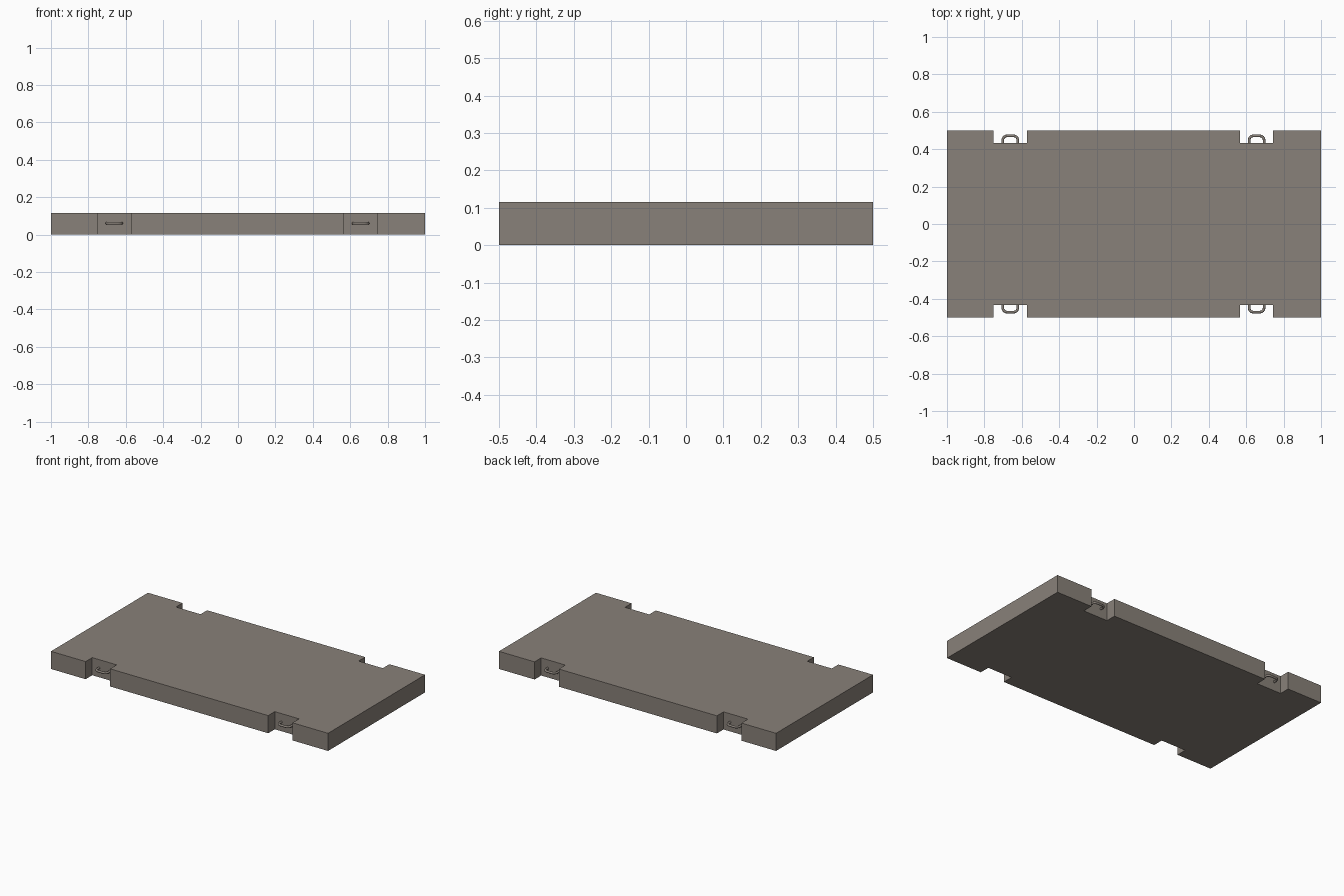
import bpy, bmesh, math
from mathutils import Vector

if "Cube" in bpy.data.objects:
    bpy.data.objects.remove(bpy.data.objects["Cube"])


def material(name, rgb):
    m = bpy.data.materials.new(name)
    m.diffuse_color = (*rgb, 1)
    m.use_nodes = True
    m.node_tree.nodes["Principled BSDF"].inputs["Base Color"].default_value = m.diffuse_color
    return m


concrete = material("concrete grey", (0.25, 0.22, 0.192))
steel = material("steel grey", (0.25, 0.22, 0.192))

HEIGHT, HALF_Y, NOTCH_Y = 0.115, 0.5, 0.432
NOTCHES = [(-0.75, -0.573), (0.568, 0.743)]

# slab: notched outline, extruded upwards
front = [(-1, -HALF_Y)]
for a, b in NOTCHES:
    front += [(a, -HALF_Y), (a, -NOTCH_Y), (b, -NOTCH_Y), (b, -HALF_Y)]
front.append((1, -HALF_Y))
outline = front + [(x, -y) for x, y in reversed(front)]
bm = bmesh.new()
face = bm.faces.new([bm.verts.new((x, y, 0)) for x, y in outline])
top = bmesh.ops.extrude_face_region(bm, geom=[face])["geom"]
bmesh.ops.translate(bm, vec=(0, 0, HEIGHT),
                    verts=[v for v in top if isinstance(v, bmesh.types.BMVert)])
bmesh.ops.recalc_face_normals(bm, faces=bm.faces)
mesh = bpy.data.meshes.new("slab")
bm.to_mesh(mesh)
bm.free()
mesh.materials.append(concrete)
bpy.context.collection.objects.link(bpy.data.objects.new("slab", mesh))


# lifting loops: round bar bent into a U, ends buried in the notch wall
def lifting_loop(name, cx, side):
    r, w, reach, corner, sides = 0.007, 0.040, 0.471, 0.022, 12
    path = [Vector((-w, NOTCH_Y - 0.02))]
    for sx, start in ((-1, 180), (1, 90)):
        for i in range(7):
            a = math.radians(start - 15 * i)
            path.append(Vector((sx * (w - corner) + corner * math.cos(a),
                                reach - corner + corner * math.sin(a))))
    path.append(Vector((w, NOTCH_Y - 0.02)))
    bm = bmesh.new()
    rings = []
    for i, p in enumerate(path):
        t = (path[min(i + 1, len(path) - 1)] - path[max(i - 1, 0)]).normalized()
        n = Vector((-t.y, t.x))
        ring = []
        for k in range(sides):
            a = 2 * math.pi * k / sides
            q = p + n * r * math.cos(a)
            ring.append(bm.verts.new((cx + q.x, side * q.y, 0.06 + r * math.sin(a))))
        rings.append(ring)
    for a, b in zip(rings, rings[1:]):
        for k in range(sides):
            j = (k + 1) % sides
            bm.faces.new((a[k], a[j], b[j], b[k])).smooth = True
    bm.faces.new(rings[0])
    bm.faces.new(rings[-1])
    bmesh.ops.recalc_face_normals(bm, faces=bm.faces)
    mesh = bpy.data.meshes.new(name)
    bm.to_mesh(mesh)
    bm.free()
    mesh.materials.append(steel)
    bpy.context.collection.objects.link(bpy.data.objects.new(name, mesh))


for side, label in ((-1, "front"), (1, "back")):
    for (a, b), lr in zip(NOTCHES, ("left", "right")):
        lifting_loop(f"lifting_loop_{label}_{lr}", (a + b) / 2, side)
